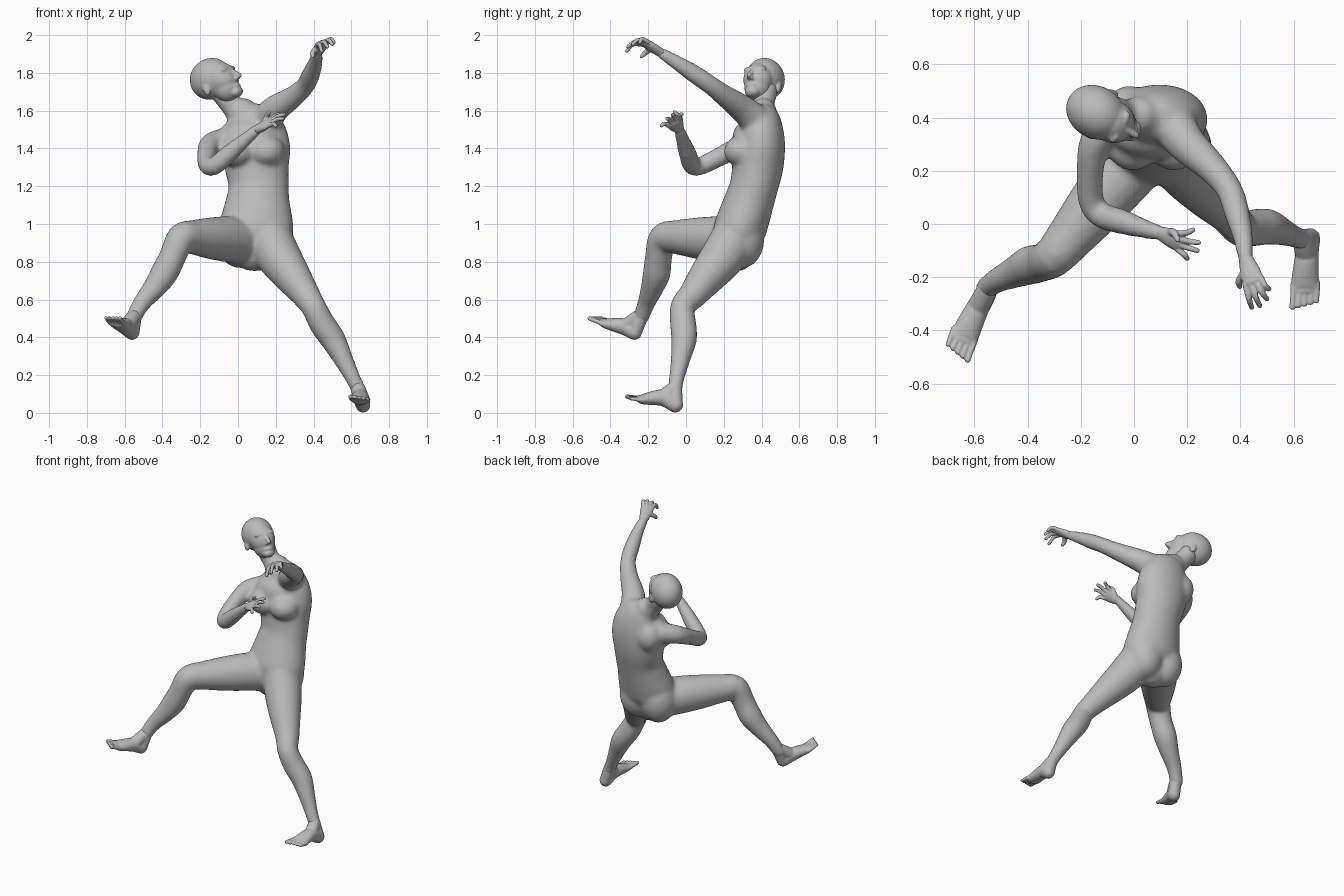
import bpy, bmesh, math
from mathutils import Vector, Matrix

cube = bpy.data.objects.get("Cube")
if cube:
    bpy.data.objects.remove(cube, do_unlink=True)

clay = bpy.data.materials.new("grey_clay")
clay.use_nodes = True
GREY = (.5, .5, .5, 1)
clay.diffuse_color = GREY
clay.node_tree.nodes["Principled BSDF"].inputs["Base Color"].default_value = GREY


def catmull(a, b, c, d, t):
    return (b * 2 + (c - a) * t + (a * 2 - b * 5 + c * 4 - d) * t * t
            + (b * 3 - a - c * 3 + d) * t ** 3) / 2


def tube(bm, points, side=(1, 0, 0), sides=20, steps=4):
    """Round-ended limb through points of x, y, z, width radius[, depth radius]."""
    keys = [Vector((*p, p[3])) if len(p) == 4 else Vector(p) for p in points]
    keys = [keys[0] * 2 - keys[1]] + keys + [keys[-1] * 2 - keys[-2]]
    path = [catmull(*keys[i:i + 4], s / steps)
            for i in range(len(keys) - 3) for s in range(steps)] + [keys[-2]]
    spine = [Vector(p[:3]) for p in path]
    rings = []
    for i, p in enumerate(path):
        tangent = (spine[min(i + 1, len(spine) - 1)] - spine[max(i - 1, 0)]).normalized()
        rings.append((spine[i], tangent, p[3], p[4]))

    # Dome both ends
    def dome(ring, sign):
        c, t, ra, rb = ring
        return [(c + t * sign * min(ra, rb) * math.sin(a), t, ra * math.cos(a), rb * math.cos(a))
                for a in (math.radians(30), math.radians(60), math.radians(80))]
    rings = dome(rings[0], -1)[::-1] + rings + dome(rings[-1], 1)

    loops = []
    for c, t, ra, rb in rings:
        u = Vector(side)
        u = (u - t * u.dot(t)).normalized()
        v = t.cross(u)
        angles = [math.tau * k / sides for k in range(sides)]
        loops.append([bm.verts.new(c + u * ra * math.cos(a) + v * rb * math.sin(a)) for a in angles])
    for low, high in zip(loops, loops[1:]):
        for k in range(sides):
            n = (k + 1) % sides
            bm.faces.new((low[k], low[n], high[n], high[k]))
    bm.faces.new(loops[0][::-1])
    bm.faces.new(loops[-1])


def ball(bm, centre, radii, frame=Matrix()):
    """Ellipsoid placed inside a local frame."""
    place = frame @ Matrix.Translation(centre) @ Matrix.Diagonal((*radii, 1))
    bmesh.ops.create_uvsphere(bm, u_segments=24, v_segments=16, radius=1, matrix=place)


def skin(bm, name, voxel, smoothing):
    """Fuse overlapping volumes into one smooth surface."""
    mesh = bpy.data.meshes.new(name)
    bm.normal_update()
    bm.to_mesh(mesh)
    bm.free()
    mesh.materials.append(clay)
    obj = bpy.data.objects.new(name, mesh)
    bpy.context.collection.objects.link(obj)
    fuse = obj.modifiers.new("fuse", 'REMESH')
    fuse.mode = 'VOXEL'
    fuse.voxel_size = voxel
    fuse.use_smooth_shade = True
    soften = obj.modifiers.new("soften", 'SMOOTH')
    soften.factor = .5
    soften.iterations = smoothing


# Torso
body = bmesh.new()
tube(body, [
    (.08, .27, .85, .13, .1), (.095, .28, .95, .193, .137), (.1, .305, 1.03, .19, .138),
    (.105, .335, 1.12, .17, .132), (.11, .36, 1.2, .159, .128), (.1, .38, 1.3, .17, .135),
    (.095, .395, 1.4, .182, .13), (.075, .4, 1.48, .175, .12), (.045, .405, 1.55, .14, .098),
    (.02, .408, 1.59, .085, .075)], sides=32)
ball(body, (.06, .345, 1.45), (.15, .1, .11))               # upper chest
ball(body, (-.02, .435, 1.42), (.085, .085, .1))            # right shoulder blade
for x in (-.005, .15):
    ball(body, (x, .3, 1.385), (.1, .1, .085))              # bust
for x in (.005, .16):
    ball(body, (x, .3, .92), (.12, .115, .153))             # buttocks

# Neck and collar
tube(body, [(.025, .41, 1.53, .07), (-.01, .41, 1.59, .059), (-.05, .412, 1.65, .06), (-.09, .42, 1.71, .068)])
tube(body, [(-.08, .38, 1.45, .048), (.02, .39, 1.53, .058), (.15, .36, 1.57, .065)], side=(0, 1, 0))

# Arms, from shoulder to wrist
tube(body, [(.15, .37, 1.55, .085), (.2, .3, 1.61, .074), (.295, .21, 1.675, .058), (.358, .13, 1.735, .05),
            (.385, .05, 1.79, .049), (.41, -.05, 1.855, .039), (.42, -.13, 1.905, .03)])
tube(body, [(-.075, .38, 1.44, .068), (-.145, .31, 1.42, .06), (-.165, .2, 1.367, .052),
            (-.162, .09, 1.312, .049), (-.125, .035, 1.307, .049), (-.05, .01, 1.37, .048),
            (.03, -.015, 1.44, .038), (.1, -.035, 1.5, .029)])

# Legs, from hip to ankle
tube(body, [(.16, .26, .93, .125), (.22, .19, .82, .118), (.29, .11, .72, .099), (.355, .04, .63, .078),
            (.4, -.018, .56, .067), (.447, -.015, .47, .07), (.502, -.01, .39, .068),
            (.56, -.03, .28, .052), (.61, -.05, .18, .041), (.645, -.06, .11, .04)])
tube(body, [(.03, .27, .91, .125), (-.06, .17, .92, .122), (-.15, .06, .925, .11), (-.24, -.05, .93, .091),
            (-.3, -.12, .925, .08), (-.345, -.145, .83, .072), (-.39, -.155, .74, .074),
            (-.445, -.18, .66, .061), (-.51, -.21, .58, .048), (-.555, -.24, .5, .042)], side=(0, 1, 0))
skin(body, "body", .011, 14)

# Head, in a frame of face direction, left side and crown
face = Vector((.75, -.46, .44)).normalized()
left = Vector((-.4, .15, .9)).cross(face).normalized()
frame = Matrix((face, left, face.cross(left))).transposed().to_4x4()
frame.translation = (-.143, .42, 1.768)

head = bmesh.new()
ball(head, (0, 0, 0), (.119, .099, .109), frame)            # skull
ball(head, (.066, 0, -.035), (.079, .08, .09), frame)       # cheeks
ball(head, (.06, 0, -.078), (.074, .07, .08), frame)        # jaw
ball(head, (.105, 0, -.13), (.034, .042, .028), frame)      # chin
ball(head, (.127, 0, -.103), (.014, .028, .012), frame)     # lips
for s in (-1, 1):
    ball(head, (-.005, s * .089, -.055), (.021, .014, .033), frame)   # ears
    ball(head, (.122, s * .034, -.032), (.016, .018, .009), frame)    # eyelids
    ball(head, (.118, s * .03, -.002), (.018, .038, .016), frame)     # brows
    ball(head, (.145, s * .01, -.068), (.013, .01, .009), frame)      # nostrils
nose = [(.126, -.004, .012), (.146, -.036, .013), (.164, -.06, .014)]
tube(head, [(*(frame @ Vector((f, 0, u))), r) for f, u, r in nose], side=left, sides=12)
skin(head, "head", .005, 10)


def hand(name, wrist, knuckles, side, back, tips, thumb):
    """Palm with four fingers, listed from the index, and a thumb."""
    bm = bmesh.new()
    wrist, knuckles = Vector(wrist), Vector(knuckles)
    side, back = Vector(side).normalized(), Vector(back)
    palm = wrist.lerp(knuckles, .55)
    tube(bm, [(*wrist, .027, .024), (*palm, .039, .023), (*knuckles, .042, .018)], side=side)
    for i, tip in enumerate(tips):
        base = knuckles + side * (.021 * i - .031)
        bend = base.lerp(Vector(tip), .5) + back
        tube(bm, [(*base, .013), (*bend, .0115), (*tip, .0098)], side=side, sides=12)
    root = palm - side * .025
    bend = root.lerp(Vector(thumb), .5) - side * .012
    tube(bm, [(*root, .016), (*bend, .014), (*thumb, .01)], side=side, sides=12)
    skin(bm, name, .004, 3)


hand("left_hand", (.42, -.13, 1.905), (.448, -.215, 1.957), (.85, .4, .2), (0, -.008, .018),
     [(.443, -.314, 1.915), (.473, -.307, 1.938), (.5, -.282, 1.952), (.508, -.245, 1.96)], (.398, -.235, 1.887))
hand("right_hand", (.1, -.035, 1.5), (.165, -.065, 1.535), (0, -.85, -.4), (.006, -.003, .01),
     [(.222, -.022, 1.582), (.243, -.07, 1.58), (.238, -.1, 1.558), (.2, -.13, 1.52)], (.165, -.06, 1.592))


def foot(name, ankle, heel, arch, sole, tip, side):
    """Foot with ankle and five toes; side points from the big toe to the little one."""
    bm = bmesh.new()
    ankle, heel, arch, sole, tip = map(Vector, (ankle, heel, arch, sole, tip))
    side = Vector(side).normalized()
    tube(bm, [(*heel, .039, .042), (*arch, .044, .045), (*sole, .053, .028),
              (*sole.lerp(tip, .3), .05, .018)], side=side)
    tube(bm, [(*ankle, .037), (*ankle.lerp(heel, .5), .038), (*heel, .038)], side=side)
    tube(bm, [(*ankle, .037), (*ankle.lerp(arch, .5), .041), (*arch, .042)], side=side)
    for i in range(5):
        root = sole + side * (.021 * i - .04)
        end = root.lerp(tip + side * (.023 * i - .045), 1 - .05 * i)
        tube(bm, [(*root, .015), (*root.lerp(end, .6), .0118), (*end, .0118 - .0006 * i)],
             side=side, sides=12)
    skin(bm, name, .0045, 4)


foot("left_foot", (.635, -.058, .135), (.662, -.055, .042), (.65, -.12, .08), (.643, -.225, .073),
     (.64, -.31, .082), (1, .05, -.1))
foot("right_foot", (-.545, -.233, .52), (-.56, -.272, .427), (-.59, -.32, .455), (-.635, -.415, .473),
     (-.665, -.49, .505), (-.85, .45, .1))
